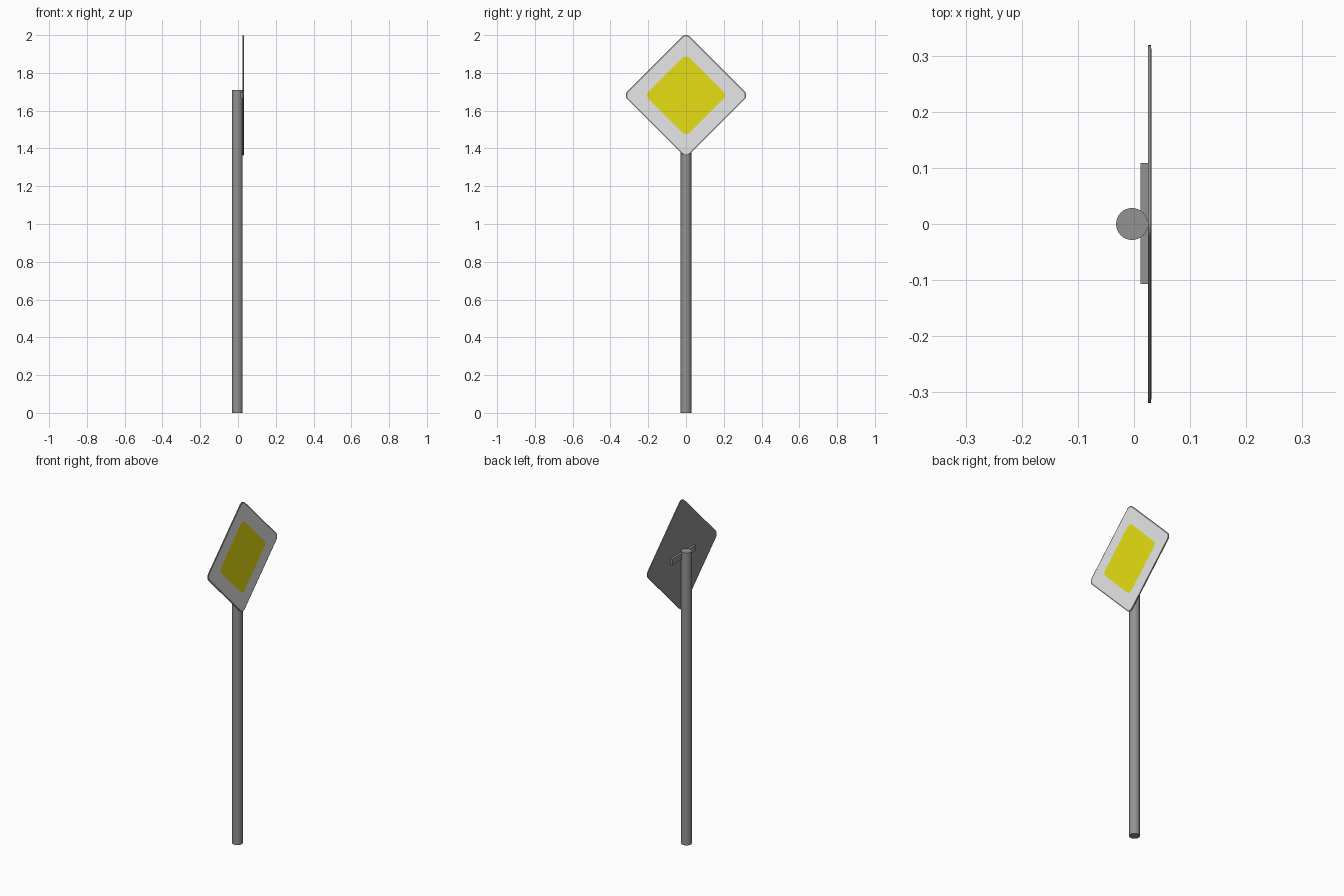
import bpy, bmesh, math

if "Cube" in bpy.data.objects:
    bpy.data.objects.remove(bpy.data.objects["Cube"])


def material(name, rgb):
    m = bpy.data.materials.new(name)
    m.diffuse_color = (*rgb, 1)
    m.use_nodes = True
    m.node_tree.nodes["Principled BSDF"].inputs["Base Color"].default_value = m.diffuse_color
    return m


GREY = material("galvanised grey", (0.29, 0.29, 0.29))
WHITE = material("sign white", (0.8, 0.8, 0.8))
YELLOW = material("sign yellow", (0.8, 0.74, 0.006))

CENTRE_Z = 1.681


def diamond(extent, radius, x, segments=6):
    """Rounded diamond outline in the YZ plane, tips at the given extent."""
    pts = []
    for corner in range(4):
        a = corner * math.pi / 2
        cy, cz = (extent - radius) * math.cos(a), (extent - radius) * math.sin(a)
        for i in range(segments + 1):
            t = a - math.pi / 4 + math.pi / 2 * i / segments
            pts.append((x, cy + radius * math.cos(t),
                        CENTRE_Z + cz + radius * math.sin(t)))
    return pts


# Sign plate: nested rings from the back edge to the yellow centre
rings = [(0.319, 0.030, 0.025), (0.319, 0.030, 0.0300),
         (0.311, 0.026, 0.031), (0.206, 0.028, 0.031)]
band_material = [0, 0, 1]          # side, rim, white border
bm = bmesh.new()
loops = [[bm.verts.new(p) for p in diamond(*r)] for r in rings]
n = len(loops[0])
for band, (a, b) in enumerate(zip(loops, loops[1:])):
    for i in range(n):
        j = (i + 1) % n
        bm.faces.new((a[i], a[j], b[j], b[i])).material_index = band_material[band]
bm.faces.new(loops[0][::-1]).material_index = 0
bm.faces.new(loops[-1]).material_index = 2
bmesh.ops.recalc_face_normals(bm, faces=bm.faces)
mesh = bpy.data.meshes.new("sign_plate")
bm.to_mesh(mesh)
bm.free()
for m in (GREY, WHITE, YELLOW):
    mesh.materials.append(m)
plate = bpy.data.objects.new("sign_plate", mesh)
bpy.context.collection.objects.link(plate)

# Round post
bpy.ops.mesh.primitive_cylinder_add(vertices=32, radius=0.0285, depth=1.71,
                                    location=(-0.0035, 0, 0.855))
post = bpy.context.object
post.name = "post"
post.data.materials.append(GREY)
bpy.ops.object.shade_smooth_by_angle(angle=math.radians(40))

# Mounting bracket between post and plate
bpy.ops.mesh.primitive_cube_add(size=1, location=(0.0187, 0.001, CENTRE_Z))
bracket = bpy.context.object
bracket.name = "mounting_bracket"
bracket.scale = (0.0134, 0.216, 0.034)
bpy.ops.object.transform_apply(location=False, rotation=False, scale=True)
bracket.data.materials.append(GREY)
